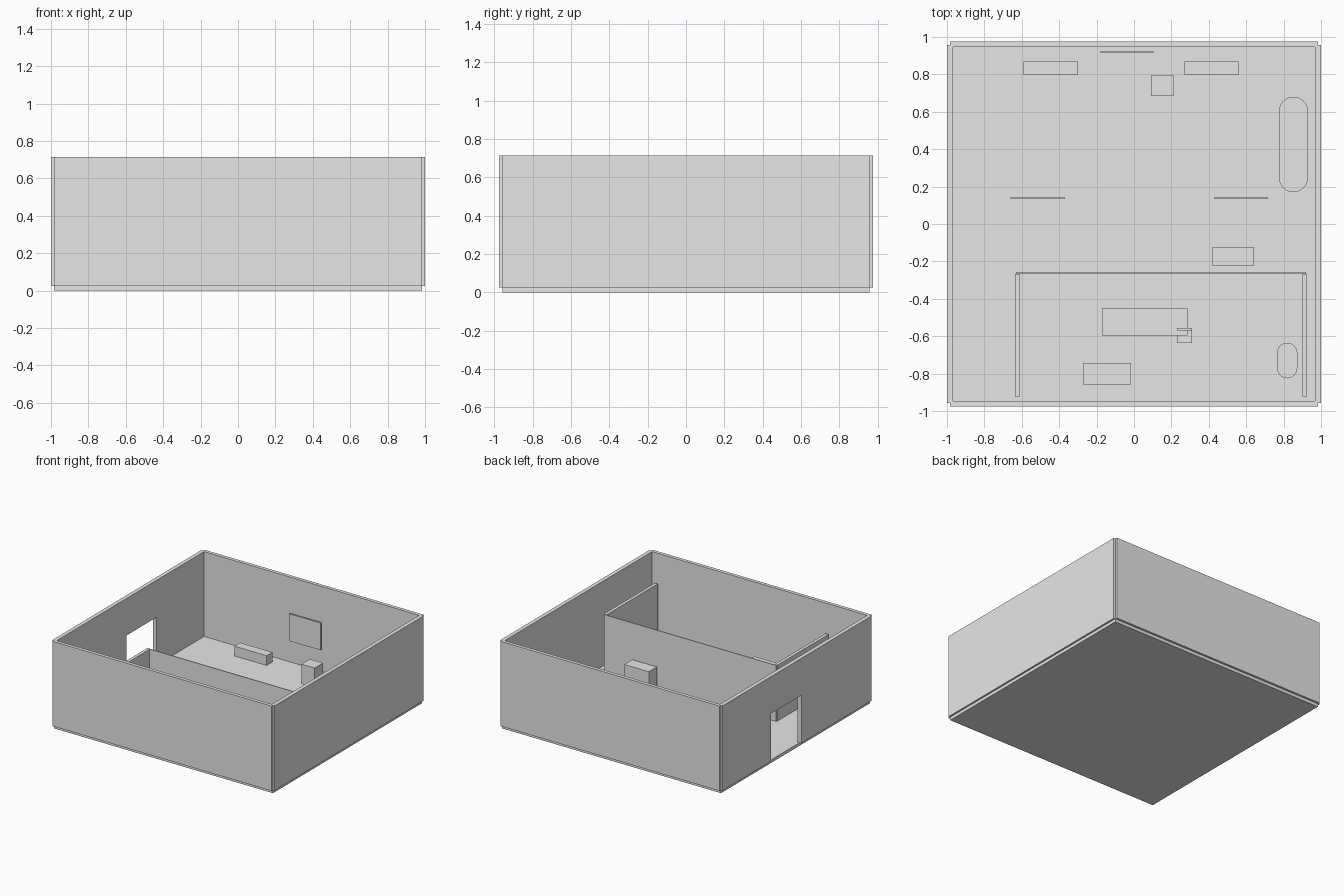
import bpy, bmesh
from math import pi, cos, sin

if "Cube" in bpy.data.objects:
    bpy.data.objects.remove(bpy.data.objects["Cube"], do_unlink=True)

FLOOR, TOP, ROOM = 0.025, 0.715, 0.48

grey = bpy.data.materials.new("plain_grey")
grey.use_nodes = True
colour = (0.8, 0.8, 0.8, 1)
grey.diffuse_color = colour
grey.node_tree.nodes["Principled BSDF"].inputs["Base Color"].default_value = colour


def prism(name, outline, z0, z1):
    """Extrude a flat outline from z0 up to z1."""
    bm = bmesh.new()
    face = bm.faces.new([bm.verts.new((x, y, z0)) for x, y in outline])
    grown = bmesh.ops.extrude_face_region(bm, geom=[face], use_keep_orig=True)
    top = [v for v in grown["geom"] if isinstance(v, bmesh.types.BMVert)]
    bmesh.ops.translate(bm, verts=top, vec=(0, 0, z1 - z0))
    bmesh.ops.recalc_face_normals(bm, faces=bm.faces)
    mesh = bpy.data.meshes.new(name)
    bm.to_mesh(mesh)
    bm.free()
    mesh.materials.append(grey)
    obj = bpy.data.objects.new(name, mesh)
    bpy.context.collection.objects.link(obj)
    return obj


def box(name, x0, x1, y0, y1, z0, z1):
    return prism(name, [(x0, y0), (x1, y0), (x1, y1), (x0, y1)], z0, z1)


def capsule(name, x0, x1, y0, y1, z0, z1, steps=12):
    """Long block with half-round ends."""
    r, cx = (x1 - x0) / 2, (x0 + x1) / 2
    outline = []
    for cy, start in ((y1 - r, 0), (y0 + r, pi)):
        for i in range(steps + 1):
            a = start + pi * i / steps
            outline.append((cx + r * cos(a), cy + r * sin(a)))
    obj = prism(name, outline, z0, z1)
    bpy.context.view_layer.objects.active = obj
    bpy.ops.object.select_all(action="DESELECT")
    obj.select_set(True)
    bpy.ops.object.shade_smooth_by_angle()
    return obj


def cut(target, cutter):
    mod = target.modifiers.new(cutter.name, "BOOLEAN")
    mod.operation = "DIFFERENCE"
    mod.solver = "EXACT"
    mod.object = cutter
    cutter.hide_render = True
    cutter.hide_set(True)
    cutter.display_type = "WIRE"


# Floor slab and outer walls with notched corners
box("floor", -0.985, 0.985, -0.957, 0.957, 0, FLOOR)
corner = [(1, 0.957), (0.985, 0.957), (0.985, 0.975)]
mirrored = [(-x, y) for x, y in reversed(corner)]
outline = corner + mirrored
outline += [(-x, -y) for x, y in outline]
walls = prism("outer_walls", outline, FLOOR, TOP)
cut(walls, box("interior_cutter", -0.968, 0.968, -0.947, 0.947, -0.1, 1))
cut(walls, box("doorway_cutter", -1.1, -0.9, -0.053, 0.334, -0.1, 0.414))

# Inner room partitions
box("partition_long", -0.63, 0.92, -0.264, -0.257, FLOOR, ROOM)
for side, x in (("right", -0.635), ("left", 0.9)):
    box("partition_" + side, x, x + 0.026, -0.923, -0.267, FLOOR, ROOM)

# Main hall: benches, stand, cabinet and screens
for side, x in (("right", -0.59), ("left", 0.27)):
    box("bench_" + side, x, x + 0.29, 0.797, 0.87, FLOOR, 0.105)
box("stand", 0.09, 0.21, 0.685, 0.793, FLOOR, 0.183)
box("cabinet", 0.42, 0.64, -0.225, -0.122, FLOOR, 0.2)
box("wall_screen", -0.18, 0.103, 0.914, 0.926, 0.212, 0.433)
for side, x in (("right", -0.66), ("left", 0.427)):
    box("low_screen_" + side, x, x + 0.29, 0.135, 0.142, FLOOR, 0.19)
capsule("long_table", 0.775, 0.93, 0.17, 0.68, FLOOR, 0.11)

# Inner room: desk, chair, side table and small rounded table
box("desk", -0.172, 0.285, -0.595, -0.448, FLOOR, 0.165)
box("side_table", -0.272, -0.015, -0.857, -0.742, FLOOR, 0.16)
box("chair_seat", 0.23, 0.31, -0.635, -0.57, FLOOR, 0.11)
box("chair_back", 0.23, 0.31, -0.57, -0.556, FLOOR, 0.2)
capsule("small_table", 0.765, 0.873, -0.825, -0.635, FLOOR, 0.11)
